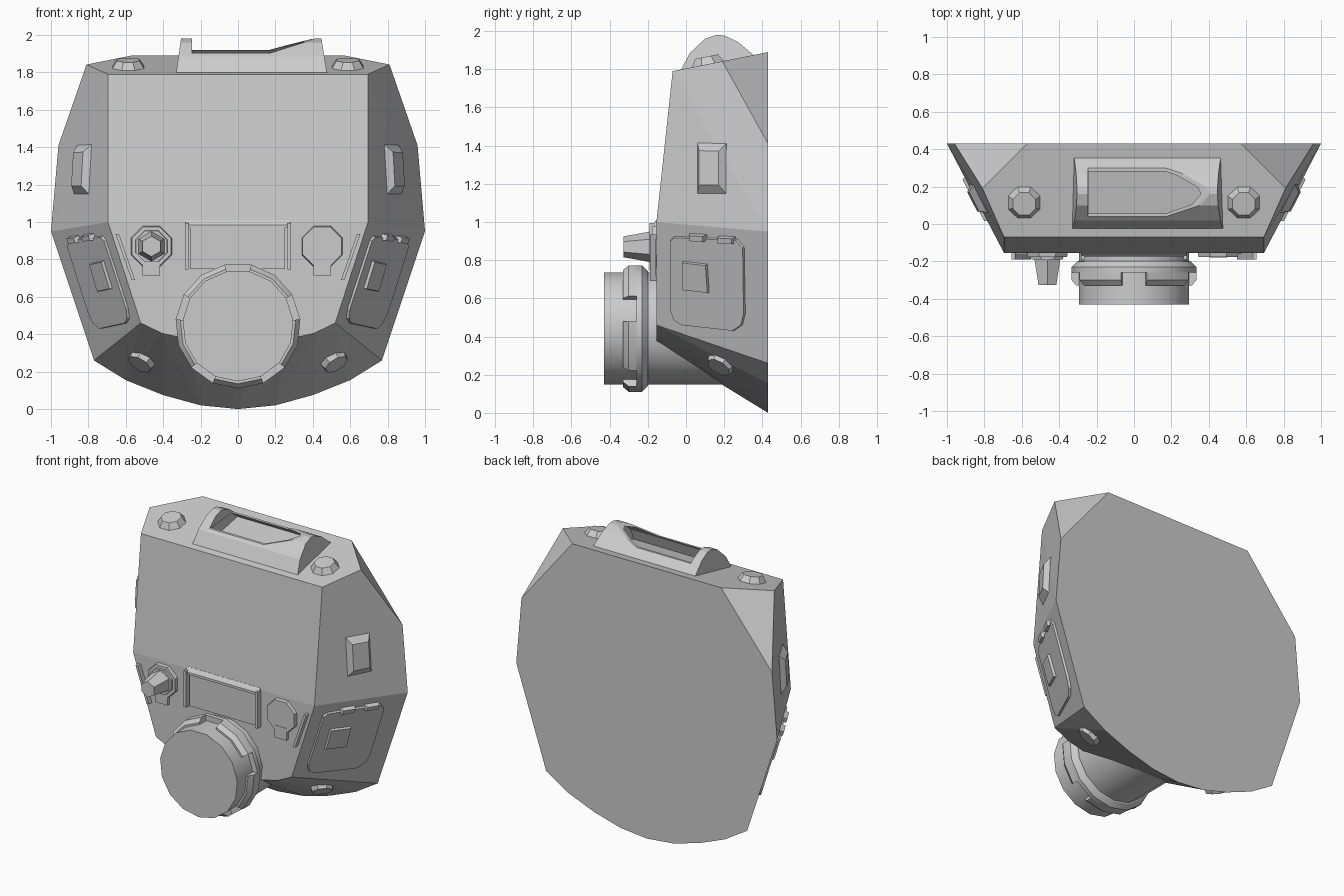
import bpy, bmesh, math
from mathutils import Vector as V

if "Cube" in bpy.data.objects:
    bpy.data.objects.remove(bpy.data.objects["Cube"])


def make(name, bm, mirror=False, smooth=False):
    bmesh.ops.remove_doubles(bm, verts=bm.verts, dist=1e-5)
    bmesh.ops.recalc_face_normals(bm, faces=bm.faces)
    me = bpy.data.meshes.new(name)
    bm.to_mesh(me)
    bm.free()
    ob = bpy.data.objects.new(name, me)
    bpy.context.collection.objects.link(ob)
    if mirror:
        ob.modifiers.new("Mirror", "MIRROR")
    if smooth:
        bpy.ops.object.select_all(action='DESELECT')
        ob.select_set(True)
        bpy.context.view_layer.objects.active = ob
        bpy.ops.object.shade_smooth_by_angle(angle=math.radians(30))
    return ob


def loft(name, rings, closed=False, **kw):
    """Skin a list of equal-length point rings, capped unless closed."""
    bm = bmesh.new()
    vs = [[bm.verts.new(p) for p in r] for r in rings]
    n = len(vs[0])
    pairs = list(zip(vs, vs[1:] + vs[:1])) if closed else list(zip(vs, vs[1:]))
    for a, b in pairs:
        for i in range(n):
            bm.faces.new((a[i], a[(i + 1) % n], b[(i + 1) % n], b[i]))
    if not closed:
        bm.faces.new(vs[0])
        bm.faces.new(vs[-1])
    return make(name, bm, **kw)


def plate(name, pts, n, h, taper=1.0, **kw):
    """Raise a flat outline along n, shrinking its top by taper."""
    pts = [V(p) for p in pts]
    c = sum(pts, V()) / len(pts)
    return loft(name, [[p - n * 0.015 for p in pts],
                       pts, [c + (p - c) * taper + n * h for p in pts]], **kw)


def disc(c, n, r, sides, turn=0.5):
    u = n.cross(V((0, 1, 0)) if abs(n.y) < 0.9 else V((0, 0, 1))).normalized()
    w = n.cross(u)
    return [V(c) + r * (u * math.cos(a) + w * math.sin(a))
            for a in (2 * math.pi * (i + turn) / sides for i in range(sides))]


def rect(x0, x1, z0, z1, y=-0.155):
    return [(x0, y, z0), (x1, y, z0), (x1, y, z1), (x0, y, z1)]


def lathe(name, prof, start=78, segs=15):
    """Turn a closed (radius, y) profile about the barrel axis in 24 degree steps."""
    full = segs == 15
    rings = []
    for k in range(segs + (0 if full else 1)):
        a = math.radians(start + 24 * k)
        rings.append([(r * math.cos(a), y, 0.445 + r * math.sin(a)) for r, y in prof])
    return loft(name, rings, closed=full, smooth=True)


# Main faceted housing: hull of its right-half corners and their mirror
corners = [(.57, .43, 1.89), (.81, .19, 1.842), (.96, .43, 1.41), (1, .43, .95),
           (.77, .43, .26), (.6, .43, .155), (.4, .43, .075), (.2, .43, .02), (0, .43, 0),
           (.695, -.07, 1.79), (.695, -.155, 1.0), (.52, -.155, .46),
           (.405, -.155, .405), (.27, -.155, .375), (.135, -.155, .363), (0, -.155, .36)]
bm = bmesh.new()
for x, y, z in corners:
    for s in ((1, -1) if x else (1,)):
        bm.verts.new((s * x, y, z))
bmesh.ops.convex_hull(bm, input=bm.verts)
bmesh.ops.dissolve_limit(bm, angle_limit=math.radians(1.5), verts=bm.verts, edges=bm.edges)
make("housing", bm)

# Barrel and notched locking ring
lathe("barrel", [(0, -.43), (.297, -.43), (.297, .28), (0, .28)])
lathe("ring_base", [(.28, -.195), (.305, -.2), (.335, -.23), (.335, -.26), (.28, -.26)])
for k in range(5):
    lathe("ring_tooth", [(.28, -.25), (.335, -.25), (.335, -.30), (.31, -.33), (.28, -.33)],
          102 + 72 * k, 2)

# Carry handle: arched shell with an opening cut in the top
arch = [(-.03, 1.79), (.02, 1.885), (.1, 1.96), (.16, 1.98), (.2, 1.977),
        (.27, 1.945), (.36, 1.87), (.36, 1.82)]
handle = loft("handle", [[(-.33 + .14 * (z - 1.8), y, z) for y, z in arch],
                         [(.475 - .16 * (z - 1.8), y, z) for y, z in arch]])
inner = [(.165 + (y - .165) * .93, 1.84 + (z - 1.84) * .9) for y, z in arch]
inner[0] = (inner[0][0], 1.75)
inner[-1] = (inner[-1][0], 1.75)
hollow = loft("hollow_cutter", [[(x, y, z) for y, z in inner] for x in (-.243, .40)])
top = [(-.245, 1.912), (.17, 1.912), (.41, 1.982), (.41, 2.2), (-.245, 2.2)]
opening = loft("opening_cutter", [[(x, y, z + .07 * (y - .17)) for x, z in top] for y in (-.2, .6)])
for c in (opening, hollow):
    m = handle.modifiers.new("Cut", "BOOLEAN")
    m.operation = 'DIFFERENCE'
    m.solver = 'EXACT'
    m.object = c
    c.hide_render = True
    c.hide_set(True)

# Roof bolts
up = V((0, -.2, 1)).normalized()
plate("roof_bolt", disc((.587, .115, 1.827), up, .092, 8), up, .04, .72, mirror=True)

# Front ports: left one carries a hexagonal spigot
front = V((0, -1, 0))
for x in (-.463, .45):
    plate("port_cover", disc((x, -.155, .87), front, .118, 8), front, .022, .96)
    plate("port_tab", rect(x - .047, x + .047, .715, .80), front, .025)
plate("port_rim", disc((-.463, -.155, .87), front, .095, 8), front, .035, .95)
plate("spigot", disc((-.463, -.17, .87), front, .083, 6, 0.5), front, .157, .66)

# Front display panel with rails and sloped hood
plate("panel", rect(-.256, .25, .75, .97), front, .012)
plate("panel_rail", rect(.265, .283, .745, .995), front, .035, mirror=True)
hood = [(-.14, .968), (-.175, .968), (-.175, .985), (-.155, 1.012), (-.14, 1.012)]
loft("panel_hood", [[(x, y, z) for y, z in hood] for x in (-.28, .28)])

# Slanted grab bars beside the ports
bar = lambda z0, z1, y: [(.645 + (z - .935) * .347 + d, y, z)
                         for z, d in ((z0, -.009), (z0, .009), (z1, .009), (z1, -.009))]
plate("grab_bar", bar(.69, .935, -.172), front, .017, mirror=True)
for z in (.69, .91):
    plate("grab_bar_foot", bar(z, z + .025, -.155), front, .03, mirror=True)


def face(a, b, c):
    """Outward normal and a (y, z) -> surface point lookup for a side face."""
    a, b, c = V(a), V(b), V(c)
    n = (b - a).cross(c - a).normalized()
    n = n if n.x > 0 else -n
    return n, lambda y, z: V((a.x - (n.y * (y - a.y) + n.z * (z - a.z)) / n.x, y, z))


# Lower side hatch with latch and hinges
n, at = face((.695, -.155, 1), (1, .43, .95), (.52, -.155, .46))
hatch = [(-.08, .905), (-.06, .925), (.27, .91), (.305, .87), (.31, .52), (.295, .46),
         (.25, .43), (-.02, .46), (-.06, .485), (-.08, .54)]
plate("side_hatch", [at(*p) for p in hatch], n, .012, .985, mirror=True)
latch = [(-.015, .80), (.12, .785), (.13, .63), (-.01, .645)]
plate("hatch_latch", [at(*p) for p in latch], n, .028, .92, mirror=True)
for y, z in ((.02, .905), (.17, .893)):
    hinge = [(y, z), (y + .09, z - .005), (y + .09, z + .03), (y, z + .035)]
    plate("hatch_hinge", [at(*p) for p in hinge], n, .03, .8, mirror=True)

# Upper side bevelled block
n, at = face((.695, -.07, 1.79), (1, .43, .95), (.695, -.155, 1))
block = [(.06, 1.15), (.21, 1.15), (.21, 1.41), (.06, 1.415)]
plate("side_block", [at(*p) for p in block], n, .035, .68, mirror=True)

# Underside studs
n, at = face((.52, -.155, .46), (.77, .43, .26), (.6, .43, .155))
plate("under_stud", disc(at(.18, .255), n, .075, 8), n, .022, .9, mirror=True)
